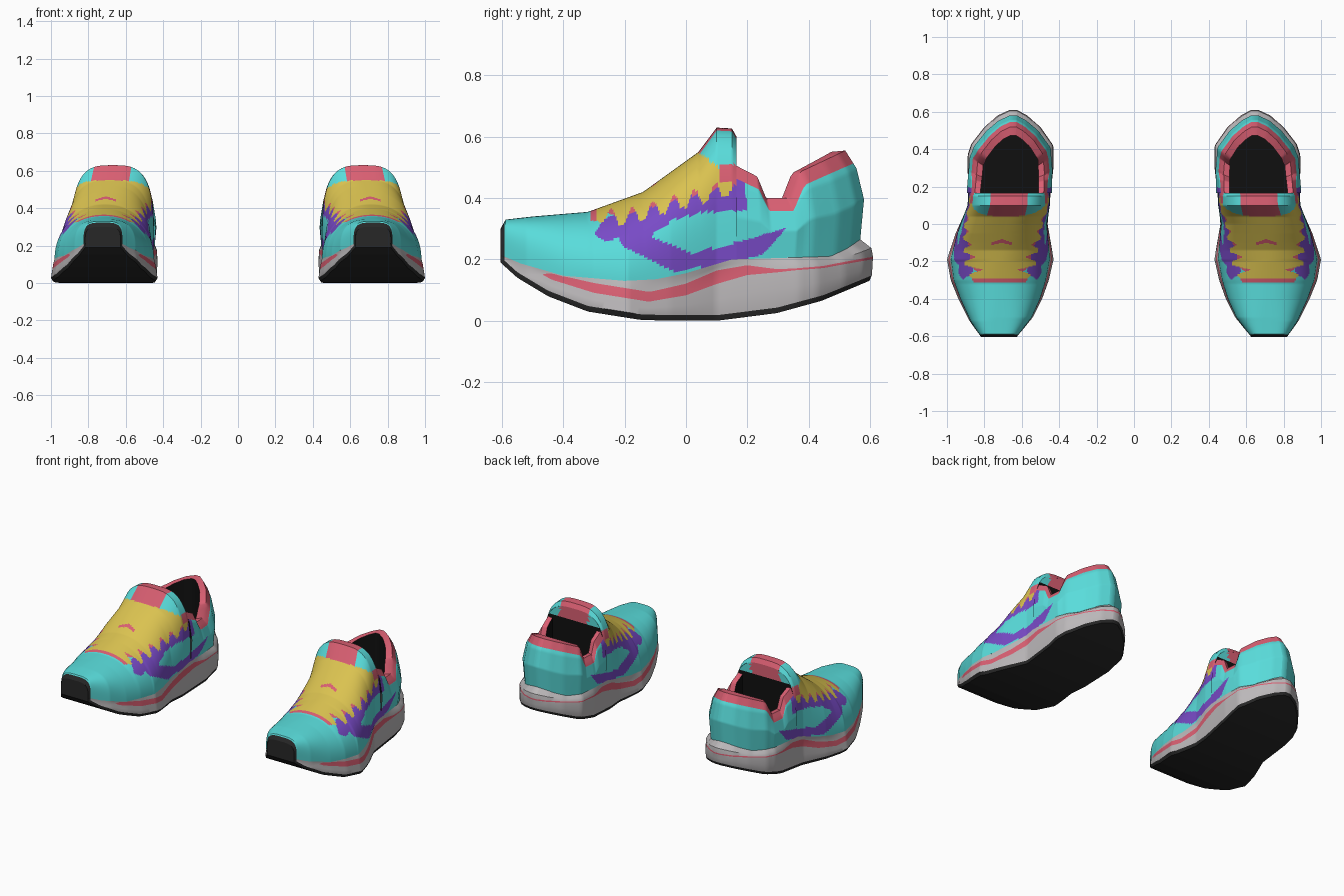
import bpy, bmesh, math
from mathutils import Vector

if "Cube" in bpy.data.objects:
    bpy.data.objects.remove(bpy.data.objects["Cube"])

# Flat colours
COLOURS = [("turquoise", (.10, .72, .71)), ("pink", (.70, .115, .17)), ("yellow", (.70, .54, .08)),
           ("purple", (.19, .07, .57)), ("light_grey", (.50, .48, .49)), ("rubber_black", (.02, .02, .02)),
           ("lining_black", (.005, .005, .005))]
MATS = []
for n, c in COLOURS:
    m = bpy.data.materials.new(n)
    m.diffuse_color = (*c, 1)
    m.use_nodes = True
    m.node_tree.nodes["Principled BSDF"].inputs["Base Color"].default_value = m.diffuse_color
    MATS.append(m)
TURQ, PINK, YELLOW, PURPLE, GREY, RUBBER, LINING = range(7)


def lerp(tab, t):
    """Piecewise linear lookup."""
    if t <= tab[0][0]:
        return tab[0][1]
    for (a, p), (b, q) in zip(tab, tab[1:]):
        if t <= b:
            return p + (q - p) * (t - a) / (b - a)
    return tab[-1][1]


# Plan outline and side profiles, all along the shoe (y)
OUTER = [(-.605, .82), (-.52, .88), (-.4, .94), (-.3, .98), (-.19, 1.0), (-.05, .955), (.1, .89),
         (.37, .89), (.43, .87), (.52, .80), (.58, .73), (.61, .665)]
INNER = [(-.605, .625), (-.5, .54), (-.4, .49), (-.3, .455), (-.19, .43), (0, .46), (.1, .45),
         (.3, .43), (.42, .43), (.52, .50), (.58, .57), (.61, .625)]
BOTTOM = [(-.605, .19), (-.55, .14), (-.45, .08), (-.32, .03), (-.15, .003), (-.05, 0), (.1, 0), (.3, .025),
          (.45, .065), (.61, .13)]
JOIN = [(-.605, .215), (-.54, .187), (-.4, .147), (-.2, .13), (-.1, .135), (0, .155), (.15, .2),
        (.5, .21), (.56, .235), (.61, .265)]
TOP = [(-.605, .30), (-.588, .33), (-.5, .34), (-.32, .355), (-.14, .42), (.04, .55), (.1, .63),
       (.15, .627), (.165, .60)]
RIM = [(.165, .505), (.245, .47), (.28, .40), (.37, .40), (.42, .485), (.61, .555)]
BASE_K = [(-.605, .97), (-.2, .93), (.1, 1.0), (.2, .97), (.4, .9), (.61, .88)]
SHARP = [(-.605, .5), (-.4, .85), (-.2, 1.0), (.1, .6)]
STRIPE = [(-.46, .150), (-.3, .107), (-.12, .078), (0, .102), (.1, .142), (.2, .165), (.3, .163),
          (.45, .175), (.61, .205)]
STRIPE_H = [(-.47, 0), (-.44, .010), (-.3, .016), (-.1, .016), (.1, .022), (.2, .016), (.3, .005),
            (.36, .003), (.61, .004)]
SPLIT = .165  # where the tongue ends and the collar opening starts


def place(side, s, k, z):
    """Point on the outline scaled inwards by k."""
    o, i = lerp(OUTER, s), lerp(INNER, s)
    c = (o + i) / 2
    y = s if s < SPLIT else SPLIT + (s - SPLIT) * (1 - (1 - k) * .78)
    return Vector((c + side * k * (o - i) / 2, y, z))


def build(name, cols, nv, fn, rule, out, wrap=False, bridge=None):
    """Loft a grid of columns, colour its faces by rule, mirror to the other foot."""
    bm = bmesh.new()
    V = [[bm.verts.new(fn(c, j)) for j in range(nv)] for c in cols]
    n = len(V)
    for i in range(n if wrap else n - 1):
        k = (i + 1) % n
        for j in range(nv - 1):
            f = bm.faces.new((V[i][j], V[k][j], V[k][j + 1], V[i][j + 1]))
            f.material_index = rule(f.calc_center_median(), j)
    if bridge is not None:
        for i in range(n // 2 - 1):
            f = bm.faces.new([V[q][bridge] for q in (i, i + 1, n - 2 - i, n - 1 - i)])
            f.material_index = rule(f.calc_center_median(), -1)
    bmesh.ops.recalc_face_normals(bm, faces=bm.faces)
    bm.faces.ensure_lookup_table()
    bm.normal_update()
    if bm.faces[0].normal.dot(Vector(out)) < 0:
        bmesh.ops.reverse_faces(bm, faces=bm.faces)
    bmesh.ops.remove_doubles(bm, verts=bm.verts, dist=1e-5)
    me = bpy.data.meshes.new(name)
    bm.to_mesh(me)
    bm.free()
    for m in MATS:
        me.materials.append(m)
    ob = bpy.data.objects.new(name, me)
    bpy.context.collection.objects.link(ob)
    bpy.ops.object.select_all(action='DESELECT')
    ob.select_set(True)
    bpy.context.view_layer.objects.active = ob
    bpy.ops.object.shade_smooth_by_angle(angle=math.radians(35))
    ob.modifiers.new("other_foot", 'MIRROR')
    return ob


def loop(ss):
    return [(1, s) for s in ss] + [(-1, s) for s in reversed(ss)]


# Sole: rubber bottom, grey midsole, pink stripe whose edges are mesh rows
def sole_pt(col, j):
    side, s = col
    zb, zj = lerp(BOTTOM, s), lerp(JOIN, s)
    zc, h = lerp(STRIPE, s), lerp(STRIPE_H, s)
    tread = zb + min(.018, (zj - zb) * .6)
    lo = min(max(zc - h, tread + .001), zj - .004)
    hi = min(max(zc + h, lo), zj - .003)
    z = [zb, tread, (tread + lo) / 2, lo, hi, (hi + zj) / 2, zj][j]
    heel = lerp([(-.1, 0), (.3, 1)], s)
    prof = [(0, .965), (.14, 1 - .01 * heel), (.6, .97 + .03 * heel), (.85, .95 + .03 * heel), (1, lerp(BASE_K, s))]
    return place(side, s, lerp(prof, (z - zb) / (zj - zb)), z)


def sole_rule(c, j):
    if j < 1 or c.y < -.59:
        return RUBBER
    return PINK if j == 3 and c.y > -.47 else GREY


heel_s = [.4 + .21 * math.sin(math.pi / 2 * i / 24) for i in range(25)]
sole_s = [-.605 + 1.005 * i / 80 for i in range(80)] + heel_s
build("sole", loop(sole_s), 7, sole_pt, sole_rule, (1, 0, -1), wrap=True, bridge=0)


# Upper: arched vamp from the toe to the top of the tongue
def arch(s, u, t=1.0):
    side = 1 if u <= .5 else -1
    w = 2 * min(u, 1 - u)
    e = lerp(SHARP, s)
    p = 1 / e
    a = math.pi / 2 * w ** p / (w ** p + (1 - w) ** p)
    zj = lerp(JOIN, s)
    k = max(math.cos(a), 0) ** e * lerp(BASE_K, s) * t
    return place(side, s, k, zj + (lerp(TOP, s) - zj) * math.sin(a) ** e)


SWOOSH = [(-.3, .28), (-.26, .26), (-.22, .27), (-.2, .24), (-.04, .16), (.08, .18), (.25, .215),
          (.33, .305), (.22, .27), (.02, .22), (-.12, .275), (-.04, .33), (.06, .355), (.2, .36),
          (.19, .45), (.14, .51), (-.27, .33)]


def inside(poly, y, z):
    hit = False
    for (a, b), (c, d) in zip(poly, poly[1:] + poly[:1]):
        if (b > z) != (d > z) and y < a + (z - b) * (c - a) / (d - b):
            hit = not hit
    return hit


def upper_rule(c, j):
    y, z = c.y, c.z
    off = abs(c.x - (lerp(OUTER, y) + lerp(INNER, y)) / 2)
    if y < -.592:
        return RUBBER
    if y > .11 and .455 < z < .51:
        return PINK                                      # front of the collar
    if y > .04 + (.55 - z) * 1.3 and z > .5:
        return PINK if off < .1 else TURQ                # tongue
    tip = lerp([(-.3, .315), (-.21, .30), (.14, .40)], y)
    wave = .5 - .5 * math.cos(2 * math.pi * (y + .21) / .068)
    if y > -.31 and z > tip + .01:
        if y < -.293:
            return PINK                                  # front edge of the lace panel
        if z > tip + .06 * wave:
            return PINK if abs(y + .09 + off * .3) < .008 and off < .055 else YELLOW
        if z > tip + .042:
            return PINK                                  # eyelets
    return PURPLE if inside(SWOOSH, y, z) else TURQ


N = 100
front_s = [-.605, -.598, -.592] + [-.588 + (SPLIT + .588) * i / 150 for i in range(151)]
build("upper", front_s, N + 1, lambda s, j: arch(s, j / N), upper_rule, (1, 0, .1))

# End faces: rubber toe bumper and back of the tongue
T = [-1 + i / 6 for i in range(13)]


def end_face(s):
    def pt(t, j):
        p = arch(s, j / 48)
        mid = (lerp(OUTER, s) + lerp(INNER, s)) / 2
        p.x = mid + (p.x - mid) * t
        return p
    return pt


build("toe_bumper", T, 25, end_face(-.605), lambda c, j: RUBBER, (0, -1, 0))


def tongue_rule(c, j):
    if c.z < .515:
        return LINING
    return PINK if abs(c.x - .667) < .1 else TURQ


build("tongue_back", T, 25, end_face(SPLIT), tongue_rule, (0, 1, 0))

# Heel counter with padded collar, dark lining and insole
R = 36
HEEL_K = [(0, 1), (.45, 1.04), (.8, .96), (1, .84)]


def heel_pt(col, j):
    side, s = col
    zj, zr, kb = lerp(JOIN, s), lerp(RIM, s), lerp(BASE_K, s)
    if j <= R:
        z = zj + (zr - .042 - zj) * j / R
    else:
        z = [zr - .02, zr, zr - .004, .30][j - R - 1]
    k = lerp(HEEL_K, (z - zj) / (zr - zj)) * kb
    if j > R + 2:
        k = .84 * kb - .13
    return place(side, s, k, z)


def heel_rule(c, j):
    if j < 0 or j >= R + 3:
        return LINING
    if j >= R:
        return PINK
    return PURPLE if inside(SWOOSH, c.y, c.z) else TURQ


wall_s = [SPLIT + (.4 - SPLIT) * i / 48 for i in range(48)] + heel_s
build("heel_and_collar", loop(wall_s), R + 5, heel_pt, heel_rule, (1, 0, 0), bridge=R + 4)
